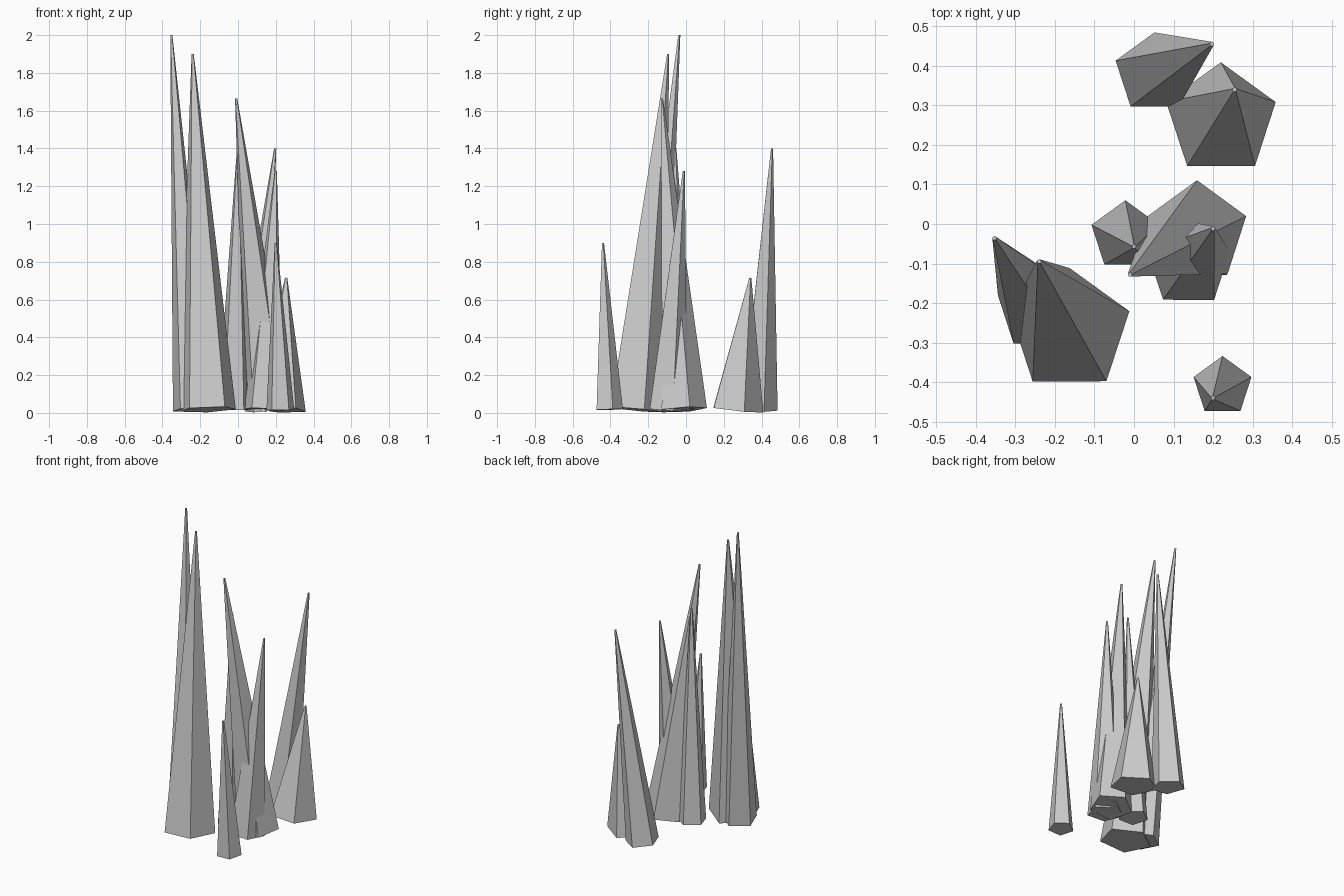
import bpy
import bmesh
from mathutils import Matrix, Vector

old = bpy.data.objects.get("Cube")
if old:
    bpy.data.objects.remove(old, do_unlink=True)

# Plain stone colour
stone = bpy.data.materials.new("grey_stone")
stone.use_nodes = True
colour = (0.6, 0.6, 0.6, 1)
stone.diffuse_color = colour
stone.node_tree.nodes["Principled BSDF"].inputs["Base Color"].default_value = colour

BASE_HEIGHT = 0.0175
TIP_RADIUS = 0.006


def spike(name, x, y, radius, tip):
    """Five-sided tapered spike leaning from its base centre to its tip."""
    base = Vector((x, y, BASE_HEIGHT))
    axis = Vector(tip) - base
    lean = Vector((0, 0, 1)).rotation_difference(axis).to_matrix().to_4x4()
    middle = Matrix.Translation((0, 0, axis.length / 2))
    bm = bmesh.new()
    bmesh.ops.create_cone(bm, cap_ends=True, segments=5, radius1=radius,
                          radius2=TIP_RADIUS, depth=axis.length,
                          matrix=Matrix.Translation(base) @ lean @ middle)
    mesh = bpy.data.meshes.new(name)
    bm.to_mesh(mesh)
    bm.free()
    mesh.materials.append(stone)
    bpy.context.collection.objects.link(bpy.data.objects.new(name, mesh))


# Pair of tall spikes on the right
spike("tallest_spike", -0.24, -0.214, 0.11, (-0.353, -0.036, 2.0))
spike("thick_tall_spike", -0.163, -0.27, 0.159, (-0.24, -0.095, 1.9))

# Tangled group in the middle
spike("middle_leaning_spike", 0.16, -0.02, 0.131, (-0.01, -0.128, 1.665))
spike("middle_slim_spike", -0.022, -0.03, 0.09, (0.0, -0.057, 1.4))
spike("middle_front_spike", 0.138, -0.103, 0.11, (0.2, -0.012, 1.28))
spike("middle_inner_spike", 0.178, -0.05, 0.098, (0.028, -0.075, 1.1))

# Pair at the back
spike("back_leaning_spike", 0.052, 0.381, 0.104, (0.197, 0.455, 1.4))
spike("back_short_spike", 0.22, 0.264, 0.146, (0.255, 0.34, 0.715))

# Lone spike at the front
spike("front_small_spike", 0.224, -0.411, 0.077, (0.2, -0.44, 0.9))
